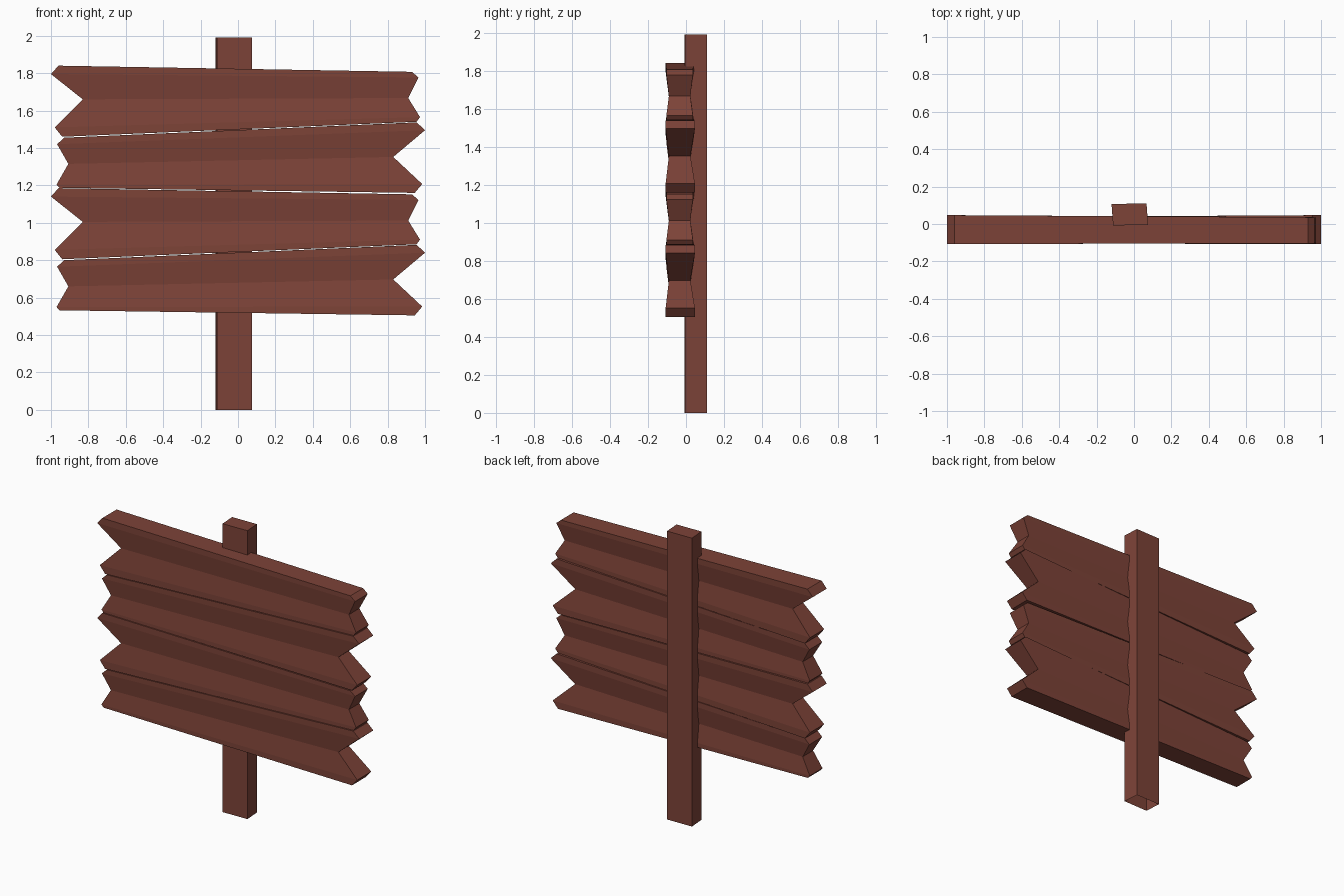
import bpy
import bmesh

old = bpy.data.objects.get("Cube")
if old:
    bpy.data.objects.remove(old, do_unlink=True)

wood = bpy.data.materials.new("brown wood")
wood.use_nodes = True
colour = (0.205, 0.056, 0.039, 1)
wood.diffuse_color = colour
bsdf = wood.node_tree.nodes["Principled BSDF"]
bsdf.inputs["Base Color"].default_value = colour
bsdf.inputs["Roughness"].default_value = 0.9


def finish(name, bm):
    bmesh.ops.recalc_face_normals(bm, faces=bm.faces[:])
    mesh = bpy.data.meshes.new(name)
    bm.to_mesh(mesh)
    bm.free()
    mesh.materials.append(wood)
    obj = bpy.data.objects.new(name, mesh)
    bpy.context.collection.objects.link(obj)
    return obj


def plank(name, left, right, left_depth, right_depth, drop):
    """Board with notched ends, pinched in thickness along its middle row."""
    bm = bmesh.new()
    rows = []
    for i, ends in enumerate(zip(left, right)):
        row = []
        for (x, z), (front, back) in zip(ends, (left_depth, right_depth)):
            if i == 2:
                front, back = -0.09, 0.023
            row += [bm.verts.new((x, front, z - drop)),
                    bm.verts.new((x, back, z - drop))]
        lf, lb, rf, rb = row
        rows.append((lf, rf, rb, lb))
    for upper, lower in zip(rows, rows[1:]):
        for k in range(4):
            n = (k + 1) % 4
            bm.faces.new((upper[k], upper[n], lower[n], lower[k]))
    bm.faces.new(rows[0])
    bm.faces.new(rows[-1])
    return finish(name, bm)


# Two plank shapes, used twice down the board
thick, thin = (-0.107, 0.047), (-0.103, 0.036)
deep_left = [(-0.96, 1.84), (-1.0, 1.795), (-0.83, 1.66), (-0.98, 1.51), (-0.94, 1.46)]
shallow_right = [(0.93, 1.807), (0.965, 1.777), (0.91, 1.667), (0.973, 1.565), (0.955, 1.54)]
shallow_left = [(-0.93, 1.455), (-0.967, 1.42), (-0.907, 1.315), (-0.97, 1.205), (-0.955, 1.187)]
deep_right = [(0.955, 1.537), (1.0, 1.495), (0.83, 1.352), (0.985, 1.207), (0.945, 1.16)]

for label, drop in (("upper", 0), ("lower", 0.655)):
    plank(label + "_plank_a", deep_left, shallow_right, thick, thin, drop)
    plank(label + "_plank_b", shallow_left, deep_right, thin, thick, drop)

# Slightly turned post, open underneath
bm = bmesh.new()
corners = [(-0.112, -0.008), (0.075, -0.004), (0.067, 0.11), (-0.12, 0.107)]
foot = [bm.verts.new((x, y, 0)) for x, y in corners]
head = [bm.verts.new((x, y, 1.99)) for x, y in corners]
for k in range(4):
    n = (k + 1) % 4
    bm.faces.new((foot[k], foot[n], head[n], head[k]))
bm.faces.new(head)
finish("post", bm)
